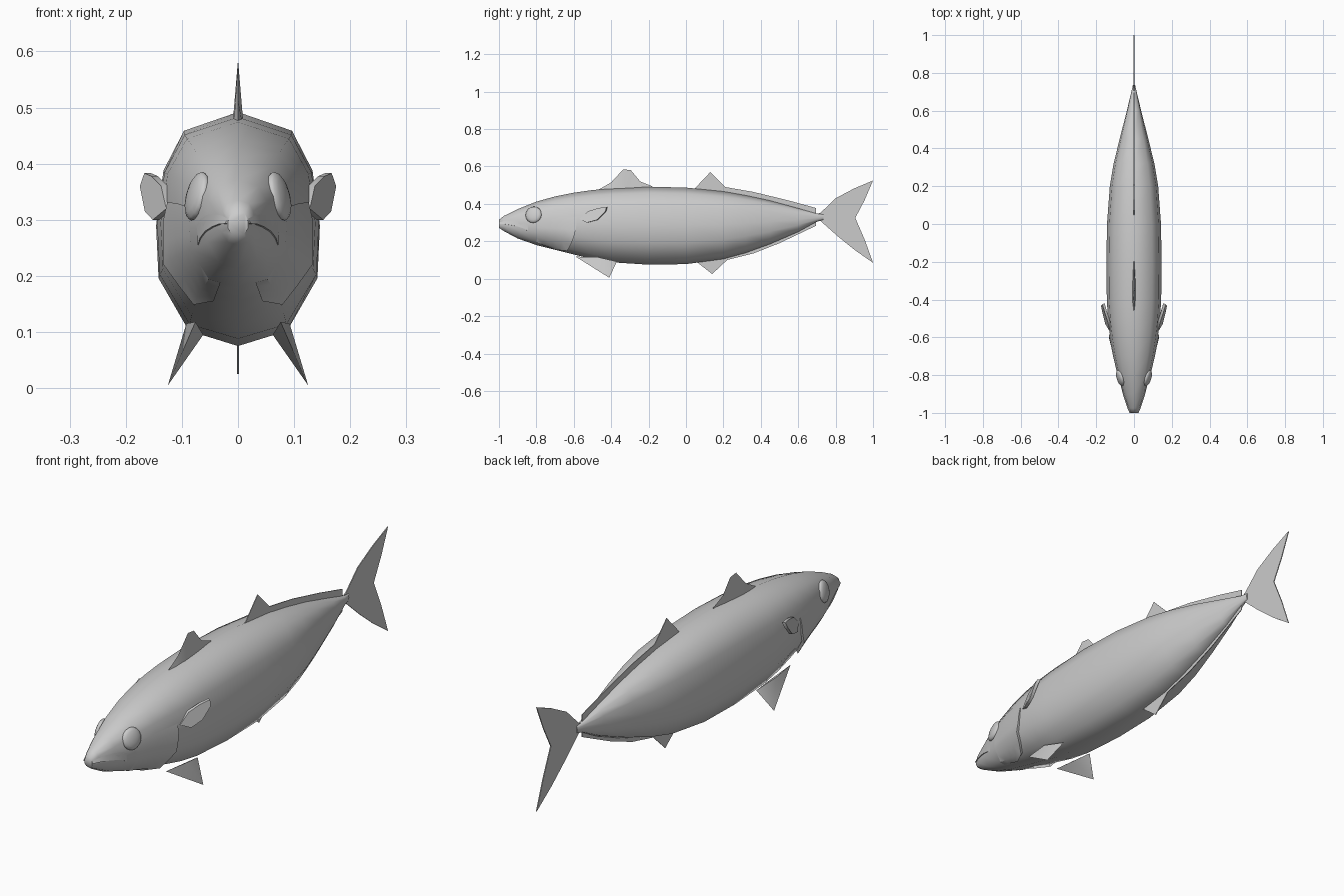
import bpy, bmesh, math
from mathutils import Vector

if "Cube" in bpy.data.objects:
    bpy.data.objects.remove(bpy.data.objects["Cube"])

grey = bpy.data.materials.new("fish grey")
grey.diffuse_color = (0.6, 0.6, 0.6, 1)
grey.use_nodes = True
grey.node_tree.nodes["Principled BSDF"].inputs["Base Color"].default_value = grey.diffuse_color

# Body stations: y, top z, bottom z, half width
STATIONS = [(-1.0, .315, .272, .018), (-.975, .335, .255, .03), (-.9, .372, .215, .057),
            (-.8, .412, .18, .086), (-.7, .44, .155, .109), (-.6, .46, .13, .126),
            (-.5, .474, .105, .138), (-.4, .483, .088, .144), (-.2, .492, .075, .146),
            (0, .487, .078, .143), (.2, .467, .105, .128), (.32, .446, .138, .108),
            (.45, .418, .185, .076), (.6, .377, .25, .038), (.7, .348, .305, .014),
            (.735, .345, .315, .006)]
# Half cross-section from the top to the bottom
SECTION = [(0, 1), (.66, .84), (.91, .5), (1, .03), (.97, -.42), (.6, -.87), (0, -1)]


def blend(rows, i, f):
    a, b = rows[i], rows[min(i + 1, len(rows) - 1)]
    return [p + (q - p) * f for p, q in zip(a, b)]


def surface(y, u, lift=0.0):
    """Point on the right flank; u runs from 0 (back) to 6 (belly)."""
    i = max(k for k, s in enumerate(STATIONS) if s[0] <= y + 1e-6)
    span = STATIONS[min(i + 1, len(STATIONS) - 1)][0] - STATIONS[i][0]
    _, top, bottom, half = blend(STATIONS, i, (y - STATIONS[i][0]) / span if span else 0)
    sx, sz = blend(SECTION, int(u), u - int(u))
    return Vector((sx * (half + lift), y, (top + bottom) / 2 + sz * ((top - bottom) / 2 + lift)))


def make(name, verts, faces, smooth=True, angle=40):
    mesh = bpy.data.meshes.new(name)
    mesh.from_pydata([tuple(v) for v in verts], [], faces)
    bm = bmesh.new()
    bm.from_mesh(mesh)
    bmesh.ops.recalc_face_normals(bm, faces=bm.faces)
    bm.to_mesh(mesh)
    bm.free()
    mesh.materials.append(grey)
    obj = bpy.data.objects.new(name, mesh)
    bpy.context.collection.objects.link(obj)
    if smooth:
        bpy.ops.object.select_all(action='DESELECT')
        obj.select_set(True)
        bpy.context.view_layer.objects.active = obj
        bpy.ops.object.shade_smooth_by_angle(angle=math.radians(angle))
    return obj


def grid(name, rows, **kw):
    n = len(rows[0])
    faces = [(r * n + c, r * n + c + 1, (r + 1) * n + c + 1, (r + 1) * n + c)
             for r in range(len(rows) - 1) for c in range(n - 1)]
    return make(name, [v for row in rows for v in row], faces, **kw)


def both_sides(name, build):
    for side, sign in (("right", 1), ("left", -1)):
        build(f"{side}_{name}", lambda p: Vector((p[0] * sign, p[1], p[2])))


def plate(name, outline, thick=.003):
    """Flat upright fin in the middle plane."""
    n = len(outline)
    verts = [(s * thick / 2, y, z) for s in (-1, 1) for y, z in outline]
    faces = [tuple(range(n)), tuple(range(n, 2 * n))]
    faces += [(i, (i + 1) % n, n + (i + 1) % n, n + i) for i in range(n)]
    return make(name, verts, faces, smooth=False)


# Body: twelve-sided loft with closed ends
verts, faces, n = [], [], 12
for s in STATIONS:
    for k in range(n):
        p = surface(s[0], min(k, n - k))
        verts.append((p.x if k <= 6 else -p.x, p.y, p.z))
for r in range(len(STATIONS) - 1):
    faces += [(r * n + k, r * n + (k + 1) % n, (r + 1) * n + (k + 1) % n, (r + 1) * n + k)
              for k in range(n)]
faces += [tuple(range(n)), tuple(range(len(verts) - n, len(verts)))]
make("body", verts, faces, angle=60)


# Gill covers: patches that lift off the flank towards their rear edge
def gill_cover(name, place):
    edge = [(2.6, -.585), (3, -.585), (3.5, -.59), (4, -.6), (4.5, -.615), (5, -.635), (5.4, -.70)]
    rows = []
    for u, back in edge:
        flare = .002 + .009 * min(1, (u - 2.6) / 1.5)
        row = [place(surface(-.8 + (back + .8) * t, u, .001 + flare * t * t))
               for t in (0, .25, .5, .75, 1)]
        rows.append(row + [place(surface(back, u, -.004))])
    grid(name, rows)


both_sides("gill_cover", gill_cover)


# Upper lip: ridge overhanging the lower jaw
def upper_lip(name, place):
    path = [(-1.0, 3.1), (-.975, 3.2), (-.94, 3.3), (-.9, 3.45), (-.865, 3.7), (-.845, 3.95)]
    rows = []
    for i, (y, u) in enumerate(path):
        lift = .005 * (1 - i / 5) + .001
        rows.append([place(surface(y, u - .8, .0005)), place(surface(y, u, lift)),
                     place(surface(y, u + .05, -.003))])
    grid(name, rows)


both_sides("upper_lip", upper_lip)


# Eyes: flattened balls set into the slope of the head
def eye(name, place):
    centre = Vector((.073, -.815, .342))
    out = Vector((.92, -.27, .24)).normalized()
    fwd = Vector((0, 1, 0))
    fwd = (fwd - out * fwd.dot(out)).normalized()
    up = out.cross(fwd)
    rows = []
    for j in range(9):
        a = math.pi * j / 8
        rows.append([place(centre + out * (.016 * math.cos(a)) + (fwd * math.cos(b) + up * math.sin(b))
                           * (.045 * math.sin(a)))
                     for b in (math.tau * i / 16 for i in range(17))])
    obj = grid(name, rows, angle=60)
    bm = bmesh.new()
    bm.from_mesh(obj.data)
    bmesh.ops.remove_doubles(bm, verts=bm.verts, dist=.0001)
    bmesh.ops.recalc_face_normals(bm, faces=bm.faces)
    bm.to_mesh(obj.data)
    bm.free()


both_sides("eye", eye)

# Front dorsal fin: thick at the base, thin at the crest
base = [(-.47, .472), (-.42, .475), (-.37, .478), (-.32, .48), (-.26, .482), (-.18, .487)]
crest = [(-.465, .478), (-.40, .515), (-.335, .585), (-.295, .58), (-.245, .52), (-.18, .494)]
half = [.001, .007, .009, .008, .006, .001]
rows = [[(-h, *b), (0, *c), (h, *b)] for b, c, h in zip(base, crest, half)]
grid("front_dorsal_fin", rows)

# Rear dorsal fin, anal fin and tail
plate("rear_dorsal_fin", [(.04, .475), (.13, .57), (.21, .49), (.36, .464), (.55, .418), (.695, .378),
                          (.695, .34), (.6, .36), (.45, .40), (.2, .45)])
plate("anal_fin", [(.05, .095), (.14, .025), (.22, .10), (.36, .135), (.5, .19), (.695, .283),
                   (.695, .315), (.6, .27), (.45, .205), (.2, .125)])
plate("tail_fin", [(.69, .342), (.72, .353), (.80, .43), (.9, .483), (1, .525), (.955, .42), (.905, .325),
                   (.955, .21), (1, .085), (.9, .155), (.81, .228), (.72, .308), (.69, .315)], .004)


# Pectoral fins: leaf-shaped blades angled out from the flanks
def pectoral_fin(name, place):
    pts = [(.128, -.57, .32), (.137, -.525, .36), (.155, -.47, .378), (.167, -.425, .383),
           (.175, -.432, .36), (.166, -.475, .315), (.152, -.53, .30)]
    pts += [(x - .012, y + .005, z) for x, y, z in pts]
    fs = [tuple(range(7)), tuple(range(7, 14))]
    fs += [(i, (i + 1) % 7, 7 + (i + 1) % 7, 7 + i) for i in range(7)]
    make(name, [place(p) for p in pts], fs)


both_sides("pectoral_fin", pectoral_fin)


# Pelvic fins: tapered blades pointing down and back
def pelvic_fin(name, place):
    pts = [(.076, -.59, .118), (.092, -.47, .115), (.07, -.37, .092), (.062, -.47, .095),
           (.125, -.41, .005)]
    make(name, [place(p) for p in pts], [(0, 1, 4), (1, 2, 4), (2, 3, 4), (3, 0, 4), (0, 1, 2, 3)])


both_sides("pelvic_fin", pelvic_fin)
